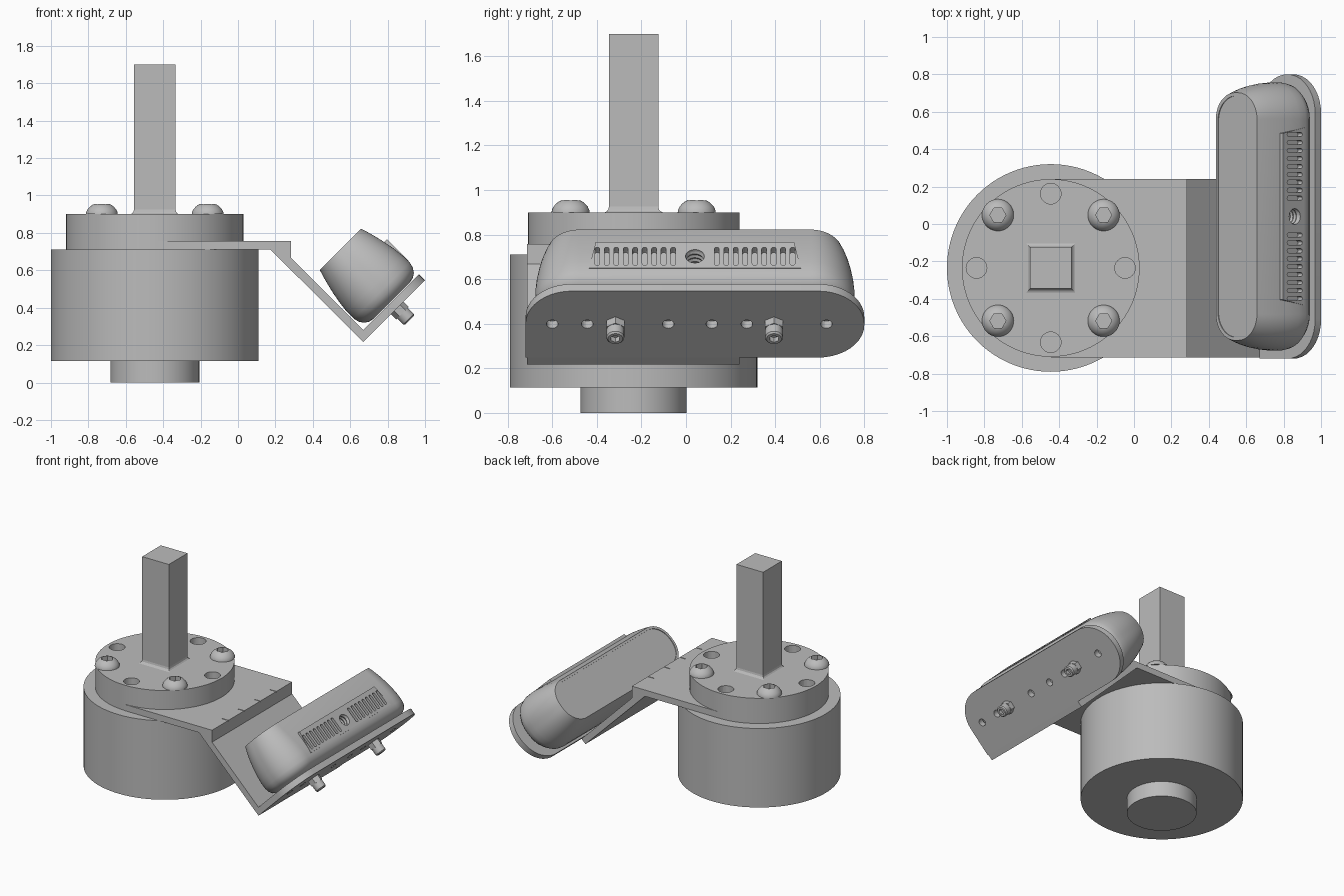
import bpy, bmesh
from math import pi, sin, cos, radians
from mathutils import Matrix, Vector

cube = bpy.data.objects.get("Cube")
if cube:
    bpy.data.objects.remove(cube, do_unlink=True)

grey = bpy.data.materials.new("plain_grey")
grey.use_nodes = True
grey.diffuse_color = (0.5, 0.5, 0.5, 1)
grey.node_tree.nodes["Principled BSDF"].inputs["Base Color"].default_value = (0.5, 0.5, 0.5, 1)

CX, CY = -0.445, -0.235                      # motor axis
# tilted frame: x along the mounting plate, y sideways, z away from it
TILT = Matrix.Translation((0.67, 0.04, 0.28)) @ Matrix.Rotation(radians(-45), 4, "Y")
AXIS = Matrix.Translation((CX, CY, 0))


def loft(bm, rings, mat=Matrix()):
    """Skin equal-length rings of points, capped at both ends."""
    loops = [[bm.verts.new(mat @ Vector(p)) for p in ring] for ring in rings]
    n = len(loops[0])
    for a, b in zip(loops, loops[1:]):
        for i in range(n):
            j = (i + 1) % n
            bm.faces.new((a[i], a[j], b[j], b[i]))
    bm.faces.new(loops[0][::-1])
    bm.faces.new(loops[-1])


def circle(r, z, n=64, x=0, y=0, turn=0):
    return [(x + r * cos(turn + 2 * pi * i / n), y + r * sin(turn + 2 * pi * i / n), z)
            for i in range(n)]


def round_rect(hx, hy, radii, z, cx=0, steps=10):
    """Rounded rectangle; radii run counter-clockwise from the +x +y corner."""
    pts = []
    for k, r in enumerate(radii):
        sx, sy = ((1, 1), (-1, 1), (-1, -1), (1, -1))[k]
        for i in range(steps + 1 if r else 1):
            a = pi / 2 * (k + i / steps)
            pts.append((cx + sx * (hx - r) + r * cos(a), sy * (hy - r) + r * sin(a), z))
    return pts


def box(bm, lo, hi, mat=Matrix()):
    (x0, y0, z0), (x1, y1, z1) = lo, hi
    loft(bm, [[(x0, y0, z), (x1, y0, z), (x1, y1, z), (x0, y1, z)] for z in (z0, z1)], mat)


def finish(name, bm, smooth=True):
    bmesh.ops.recalc_face_normals(bm, faces=bm.faces)
    me = bpy.data.meshes.new(name)
    bm.to_mesh(me)
    bm.free()
    me.materials.append(grey)
    ob = bpy.data.objects.new(name, me)
    bpy.context.collection.objects.link(ob)
    activate(ob)
    if smooth:
        bpy.ops.object.shade_smooth_by_angle(angle=radians(32))
    return ob


def activate(ob):
    bpy.ops.object.select_all(action="DESELECT")
    ob.select_set(True)
    bpy.context.view_layer.objects.active = ob


def cut(ob, bm):
    """Subtract the cutter mesh and bake the result."""
    cutter = finish("cutter", bm, False)
    cutter.hide_render = True
    mod = ob.modifiers.new("cut", "BOOLEAN")
    mod.operation, mod.solver, mod.object = "DIFFERENCE", "EXACT", cutter
    activate(ob)
    bpy.ops.object.modifier_apply(modifier="cut")
    bpy.data.objects.remove(cutter, do_unlink=True)
    bpy.ops.object.shade_smooth_by_angle(angle=radians(32))


# motor body and lower boss
for name, r, z0, z1 in (("motor_body", 0.555, 0.115, 0.71), ("lower_boss", 0.238, 0, 0.115)):
    bm = bmesh.new()
    loft(bm, [circle(r, z0, 96), circle(r, z1, 96)], AXIS)
    finish(name, bm)

# top flange with four open holes
bm = bmesh.new()
loft(bm, [circle(0.475, 0.71, 96), circle(0.475, 0.9, 96)], AXIS)
flange = finish("top_flange", bm)
bm = bmesh.new()
for x, y, _ in circle(0.397, 0, 4):
    loft(bm, [circle(0.055, z, 32, x, y) for z in (0.765, 0.95)], AXIS)
cut(flange, bm)

# square post with a flared foot
bm = bmesh.new()
loft(bm, [circle(h * 2 ** 0.5, z, 4, turn=pi / 4) for z, h in
          ((0.9, 0.13), (0.904, 0.121), (0.912, 0.114), (0.925, 0.111), (1.7, 0.111))], AXIS)
finish("square_post", bm, False)

# domed socket screws on the flange
for i, (x, y, _) in enumerate(circle(0.4, 0, 4, turn=pi / 4)):
    at = AXIS @ Matrix.Translation((x, y, 0.9))
    bm = bmesh.new()
    loft(bm, [circle(r, z, 40) for z, r in
              ((0, 0.085), (0.01, 0.084), (0.025, 0.077), (0.04, 0.064), (0.05, 0.05), (0.055, 0.038))], at)
    screw = finish(f"flange_screw_{i + 1}", bm)
    bm = bmesh.new()
    loft(bm, [circle(0.043, z, 6) for z in (0.018, 0.08)], at)
    cut(screw, bm)

# folded bracket with index marks near the bend
profile = [(CX, 0.71), (0.174, 0.71), (0.67, 0.217), (0.702, 0.248), (0.67, 0.28),
           (0.283, 0.667), (0.283, 0.757), (CX, 0.757)]
bm = bmesh.new()
loft(bm, [[(x, y, z) for x, z in profile] for y in (-0.713, 0.24)])
bracket = finish("folded_bracket", bm, False)
bm = bmesh.new()
for i in range(4):
    y = 0.05 - 0.19 * i
    box(bm, (0.232, y - 0.003, 0.75), (0.3, y + 0.003, 0.8))
cut(bracket, bm)

# mounting plate with a row of holes
bm = bmesh.new()
loft(bm, [round_rect(0.211, 0.76, (0.208, 0.208, 0, 0.208), z, 0.211) for z in (-0.045, 0)], TILT)
plate = finish("mounting_plate", bm)
bm = bmesh.new()
for y in (-0.64, -0.483, -0.12, 0.076, 0.233, 0.59):
    loft(bm, [circle(0.026, z, 24, 0.212, y) for z in (-0.1, 0.05)], TILT)
cut(plate, bm)

# plate bolts: hex nut, round head, hex socket
for side, y in (("right", -0.357), ("left", 0.355)):
    at = TILT @ Matrix.Translation((0.212, y, -0.045))
    bm = bmesh.new()
    loft(bm, [circle(0.047, z, 6) for z in (0, -0.04)], at)
    finish(f"bolt_nut_{side}", bm, False)
    bm = bmesh.new()
    loft(bm, [circle(r, z, 32) for z, r in ((-0.04, 0.04), (-0.085, 0.04), (-0.093, 0.033))], at)
    head = finish(f"bolt_head_{side}", bm)
    bm = bmesh.new()
    loft(bm, [circle(0.022, z, 6) for z in (-0.065, -0.12)], at)
    cut(head, bm)

# camera housing: tapered rounded shell
shell = [(0.004, 0.135, 0.64), (0.01, 0.165, 0.67), (0.025, 0.188, 0.693), (0.05, 0.205, 0.71),
         (0.08, 0.212, 0.716), (0.13, 0.212, 0.716), (0.19, 0.205, 0.711), (0.25, 0.194, 0.702),
         (0.31, 0.18, 0.689), (0.36, 0.166, 0.674), (0.392, 0.156, 0.662)]
bm = bmesh.new()
loft(bm, [round_rect(hx, hy, [hx * 0.92] * 4, z, 0.219, 14) for z, hx, hy in shell], TILT)
housing = finish("camera_housing", bm)

# shallow recessed front window
bm = bmesh.new()
loft(bm, [round_rect(0.14, 0.645, [0.135] * 4, z, 0.219, 14) for z in (0.387, 0.42)], TILT)
cut(housing, bm)

# vent panel raised from the upper side
bm = bmesh.new()
loft(bm, [[(0.36, -h, z), (0.433, -h, z), (0.433, h, z), (0.36, h, z)]
          for z, h in ((0.09, 0.475), (0.255, 0.445))], TILT)
panel = finish("vent_panel", bm, False)


def side_cutters():
    """Vent slots and the threaded hole, pointing into the upper side."""
    bm = bmesh.new()
    turn = TILT @ Matrix.Translation((0.4, 0, 0.165)) @ Matrix.Rotation(radians(90), 4, "Y")
    for s in (-1, 1):
        for i in range(9):
            at = turn @ Matrix.Translation((0, s * (0.098 + 0.0425 * i), 0))
            loft(bm, [round_rect(0.057, 0.011, [0.0108] * 4, z, 0, 4) for z in (0, 0.1)], at)
    # stepped rings suggest the thread
    rings = [circle(0.042 if i % 2 else 0.036, -0.06 + 0.012 * i, 32) for i in range(8)]
    loft(bm, rings + [circle(0.042, 0.1, 32)], turn)
    return bm


for part in (housing, panel):
    cut(part, side_cutters())
